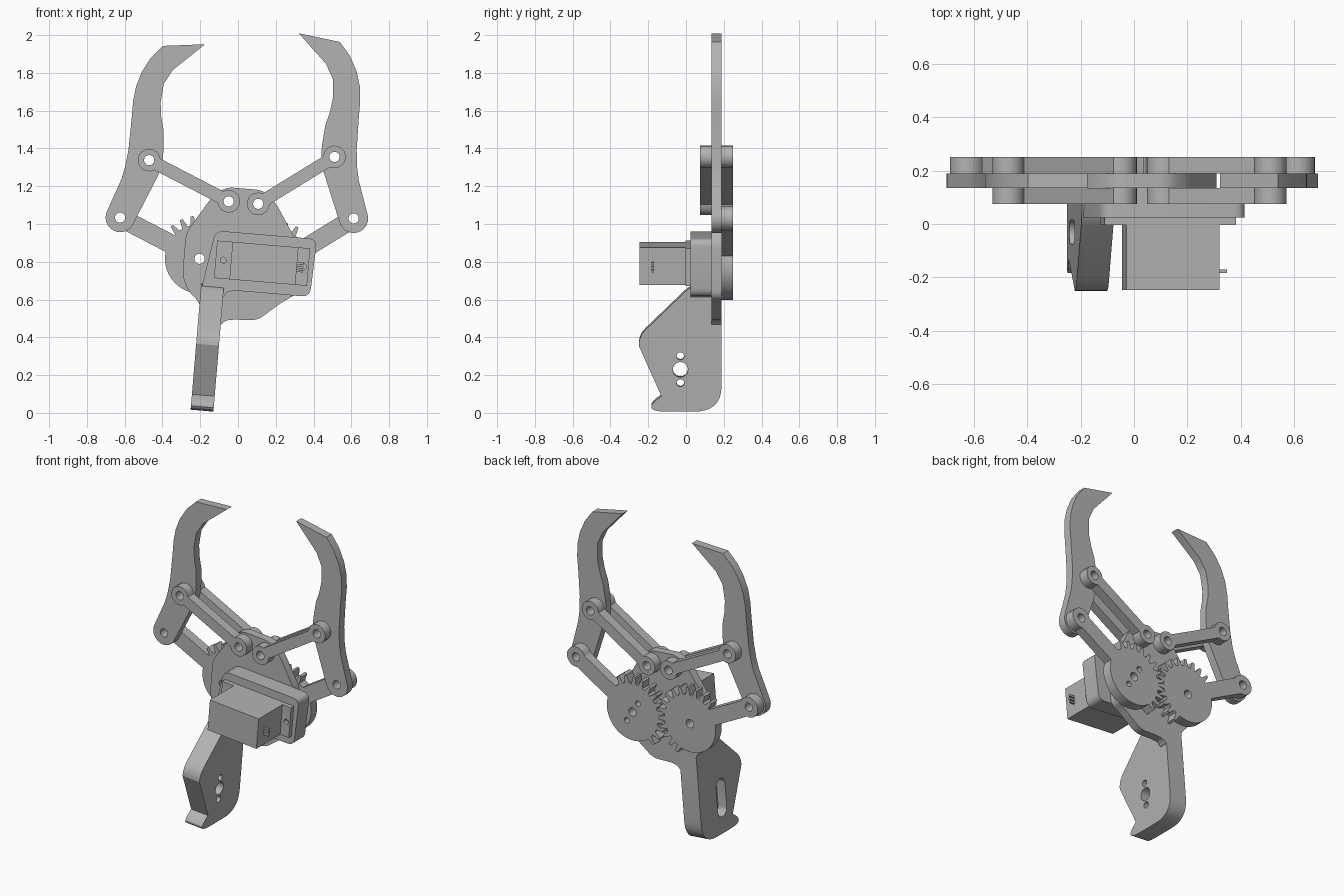
import bpy, bmesh
from math import radians, sin, cos, asin, degrees
from mathutils import Matrix, Vector

cube = bpy.data.objects.get("Cube")
if cube:
    bpy.data.objects.remove(cube, do_unlink=True)

grey = bpy.data.materials.new("plain grey")
grey.use_nodes = True
COLOUR = (0.45, 0.45, 0.45, 1)
grey.diffuse_color = COLOUR
grey.node_tree.nodes["Principled BSDF"].inputs["Base Color"].default_value = COLOUR

# The whole mechanism leans a little, so parts are drawn upright then tilted
LEAN = Matrix.Translation((0.0025, 0, 0.7985)) @ Matrix.Rotation(radians(4.8), 4, 'Y')
ALONG_Y = Matrix.Rotation(radians(90), 4, 'X')
ALONG_X = Matrix(((0, 0, 1, 0), (1, 0, 0, 0), (0, 1, 0, 0), (0, 0, 0, 1)))
parts = []


def polar(centre, r, a):
    return Vector((centre[0] + r * cos(radians(a)), centre[1] + r * sin(radians(a))))


def arc(centre, r, a0, a1, n=14):
    return [polar(centre, r, a0 + (a1 - a0) * i / n) for i in range(n + 1)]


def hole(centre, r=0.027):
    return arc(centre, r, 0, 360, 24)[:-1]


def slot(centre, half, r):
    x, z = centre
    return arc((x, z + half), r, 0, 180) + arc((x, z - half), r, 180, 360)


def rect(x0, x1, z0, z1):
    return [(x0, z0), (x1, z0), (x1, z1), (x0, z1)]


def rounded(pts, r, n=5):
    """Soften every corner of an outline."""
    pts = [Vector(p) for p in pts]
    out = []
    for i, p in enumerate(pts):
        a, b = pts[i - 1] - p, pts[(i + 1) % len(pts)] - p
        a = p + a.normalized() * min(r, a.length * 0.45)
        b = p + b.normalized() * min(r, b.length * 0.45)
        for k in range(n + 1):
            t = k / n
            out.append(a * (1 - t) ** 2 + p * 2 * t * (1 - t) + b * t * t)
    return out


def prism(name, outline, d0, d1, holes=(), axis='Y'):
    """Extrude an outline with holes between two depths along an axis."""
    curve = bpy.data.curves.new(name, 'CURVE')
    curve.dimensions, curve.fill_mode = '2D', 'BOTH'
    curve.extrude = (d1 - d0) / 2
    for loop in [outline, *holes]:
        spline = curve.splines.new('POLY')
        spline.points.add(len(loop) - 1)
        for point, p in zip(spline.points, loop):
            point.co = (p[0], p[1], 0, 1)
        spline.use_cyclic_u = True
    temp = bpy.data.objects.new(name + "_curve", curve)
    mesh = bpy.data.meshes.new_from_object(temp)
    bpy.data.objects.remove(temp)
    bpy.data.curves.remove(curve)
    mid = (d0 + d1) / 2
    if axis == 'Y':
        mesh.transform(Matrix.Translation((0, mid, 0)) @ ALONG_Y)
    else:
        mesh.transform(Matrix.Translation((mid, 0, 0)) @ ALONG_X)
    bm = bmesh.new()
    bm.from_mesh(mesh)
    bmesh.ops.remove_doubles(bm, verts=bm.verts, dist=0.00002)
    bmesh.ops.recalc_face_normals(bm, faces=bm.faces)
    bm.to_mesh(mesh)
    bm.free()
    mesh.materials.clear()
    mesh.materials.append(grey)
    obj = bpy.data.objects.new(name, mesh)
    obj.matrix_world = LEAN
    bpy.context.collection.objects.link(obj)
    parts.append(obj)
    return obj


def link_outline(a, b, r, w):
    """Two round eyes joined by a narrower bar."""
    d = Vector(b) - Vector(a)
    ang = degrees(Vector((1, 0)).angle_signed(d)) * -1
    g = degrees(asin(w / r))
    return arc(b, r, ang - 180 + g, ang + 180 - g) + arc(a, r, ang + g, ang + 360 - g)


def gear_outline(c, side, arm_angle, arm_end):
    """Partly toothed gear with a crank arm grown out of its rim."""
    root, tip, half = 0.183, 0.229, 0.05
    first, last = (-65, 140) if side < 0 else (40, 245)
    phase = 0 if side < 0 else 7.5
    gap = degrees(asin(half / root))
    rim = []
    for k in range(24):
        a = phase + 15 * k
        rel = (a - arm_angle) % 360
        toothed = (a - first) % 360 <= last - first
        shape = [(-5, root), (-1.9, tip), (1.9, tip), (5, root)] if toothed \
            else [(-3.75, root), (0, root), (3.75, root)]
        if gap + 5 < rel < 355 - gap:
            rim += [polar(c, r, a + o) for o, r in shape]
        # remember order around the rim, beginning at the arm
        order = lambda p: -degrees(Vector((1, 0)).angle_signed(p - Vector(c))) - arm_angle
    rim.sort(key=lambda p: order(p) % 360)
    g = degrees(asin(half / 0.065))
    eye = arc(arm_end, 0.065, arm_angle - 180 + g, arm_angle + 180 - g)
    return [polar(c, root, arm_angle - gap)] + eye + [polar(c, root, arm_angle + gap)] + rim


# Finger side profiles, drawn from the lower pivot with +x pointing inward
inner = [(.183, .242), (.199, .33), (.199, .377), (.19, .481), (.172, .55), (.163, .623),
         (.171, .725), (.213, .802), (.371, .952)]
outer = [(.151, .925), (.092, .857), (.05, .779), (.026, .7), (.017, .62), (.017, .522),
         (.014, .362), (.004, .27), (-.011, .201)]
finger_shape = arc((0, 0), 0.077, 160, 340) + inner + outer

# Gears, cranks, parallel links and fingers on both sides
GEAR_X, KNUCKLE = 0.2065, (0.128, 0.316)
for side, label, arm_angle in ((-1, "right", 157.4), (1, "left", 36.4)):
    gear = Vector((side * GEAR_X, 0))
    pivot = polar(gear, 0.474, arm_angle)
    offset = Vector((-side * KNUCKLE[0], KNUCKLE[1]))
    gear_holes = [hole(gear), hole(pivot)]
    if side > 0:
        gear_holes += [hole(polar(gear, 0.075, arm_angle + t), 0.018) for t in (90, 270)]
    prism(label + "_gear_crank", gear_outline(gear, side, arm_angle, pivot),
          0.188, 0.25, gear_holes)
    for where, y0, y1 in (("front", 0.075, 0.135), ("back", 0.188, 0.25)):
        prism(f"{label}_{where}_link", link_outline(gear + offset, pivot + offset, 0.06, 0.034),
              y0, y1, [hole(gear + offset), hole(pivot + offset)])
    prism(label + "_finger", [(pivot.x - side * x, pivot.y + z) for x, z in finger_shape],
          0.135, 0.188, [hole(pivot), hole(pivot + offset)])

# Mounting plate behind the servo
base_x = GEAR_X - KNUCKLE[0]
plate = [(.1, .39), (.17, .33), (.3, .13), (.3, -.16), (.25, -.19), (.125, -.3), (0, -.305),
         (-.045, -.315), (-.067, -.345), (-.15, -.345), (-.187, -.23), (-.25, -.178),
         (-.29, -.1), (-.29, .13), (-.17, .33), (-.1, .39)]
prism("mounting_plate", rounded(plate, 0.04), 0.135, 0.188,
      [hole((-GEAR_X, 0)), hole((-base_x, KNUCKLE[1])), hole((base_x, KNUCKLE[1]))])

# Servo holder, flange, body and connector pins
holder = [(-.135, .156), (.405, .156), (.392, -.152), (0, -.152), (-.05, -.162),
          (-.066, -.2), (-.187, -.2), (-.18, -.13)]
prism("servo_holder", rounded(holder, 0.045), 0.025, 0.135)
prism("servo_flange", rect(-.122, .372, -.095, .104), -0.003, 0.025,
      [hole((-.08, 0.003), 0.016), hole((.345, 0.003), 0.016)])
prism("servo_body", rect(-.04, .31, -.095, .104), -0.246, -0.003)
for i in range(3):
    z = -0.02 + 0.02 * i
    prism(f"connector_pin_{i + 1}", rect(.31, .345, z - .006, z + .006), -0.183, -0.17)

# Handle: one layer carries round holes, the other a long pocket
grip = rounded([(-.25, -.8), (.188, -.8), (.188, -.5)], 0.145, 8)[:18] + rounded(
    [(.188, -.5), (.188, -.13), (.03, -.13), (-.25, -.4), (-.25, -.6)], 0.05)[6:-6]
prism("handle_outer", grip, -0.125, -0.066,
      [hole((-.03, -.577), 0.04), hole((-.03, -.505), 0.02), hole((-.03, -.648), 0.02)], 'X')
prism("handle_inner", grip, -0.187, -0.125, [slot((-.03, -.577), 0.075, 0.045)], 'X')

# Smooth the round edges, keep corners crisp
bpy.ops.object.select_all(action='DESELECT')
for obj in parts:
    obj.select_set(True)
bpy.context.view_layer.objects.active = parts[0]
bpy.ops.object.shade_smooth_by_angle(angle=radians(25))
